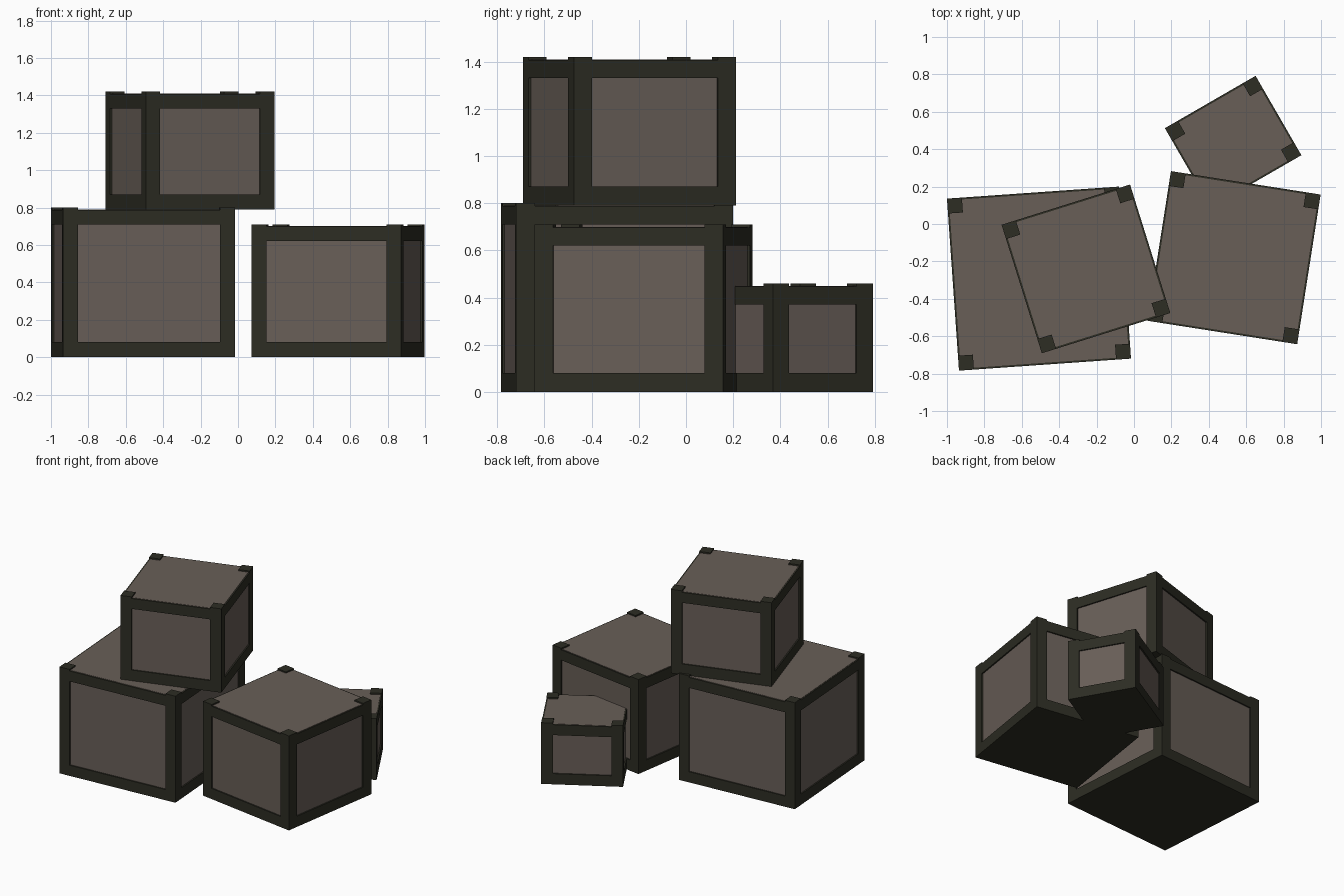
import bpy
from math import radians
from mathutils import Matrix, Vector

cube = bpy.data.objects.get("Cube")
if cube:
    bpy.data.objects.remove(cube, do_unlink=True)


def material(name, rgb):
    mat = bpy.data.materials.new(name)
    mat.use_nodes = True
    mat.diffuse_color = (*rgb, 1)
    mat.node_tree.nodes["Principled BSDF"].inputs["Base Color"].default_value = (*rgb, 1)
    return mat


PANEL = material("grey brown panel", (0.14, 0.113, 0.097))
FRAME = material("dark olive frame", (0.026, 0.026, 0.017))

BAR = 0.08       # width of posts and rails
RECESS = 0.01    # how far the panels sit behind the frame


def box(name, low, high, mat, placement):
    """Axis-aligned box in crate space, moved to the crate's place."""
    low, high = Vector(low), Vector(high)
    bpy.ops.mesh.primitive_cube_add(size=1)
    obj = bpy.context.object
    obj.name = name
    size = high - low
    obj.data.transform(Matrix.Translation((low + high) / 2) @ Matrix.Diagonal((*size, 1)))
    obj.matrix_world = placement
    obj.data.materials.append(mat)


def crate(name, centre, width, depth, height, angle):
    place = Matrix.Translation(centre) @ Matrix.Rotation(radians(angle), 4, "Z")
    w, d = width / 2, depth / 2

    # Recessed panels and lid
    cw, cd = w - RECESS, d - RECESS
    box(name + "_panels", (-cw, -cd, 0.01), (cw, cd, height), PANEL, place)

    # Base slab forms the lower rails
    box(name + "_base", (-w, -d, 0), (w, d, BAR), FRAME, place)

    # Upper rails, just under the lid surface
    z0, z1 = height - BAR, height - 0.002
    for s, side in ((-1, "a"), (1, "b")):
        ys = sorted((s * d, s * (d - BAR)))
        xs = sorted((s * w, s * (w - BAR)))
        box(f"{name}_long_rail_{side}", (BAR - w, ys[0], z0), (w - BAR, ys[1], z1), FRAME, place)
        box(f"{name}_cross_rail_{side}", (xs[0], BAR - d, z0), (xs[1], d - BAR, z1), FRAME, place)

        # Corner posts stand slightly proud of the lid
        for t in (-1, 1):
            yt = sorted((t * d, t * (d - BAR)))
            box(f"{name}_post", (xs[0], yt[0], 0), (xs[1], yt[1], height + RECESS), FRAME, place)


crate("large_crate", (-0.508, -0.292, 0), 0.922, 0.922, 0.79, 4)
crate("stacked_crate", (-0.257, -0.24, 0.79), 0.72, 0.72, 0.62, 17.4)
crate("medium_crate", (0.535, -0.18, 0), 0.81, 0.81, 0.70, -8.9)
crate("small_crate", (0.53, 0.44, 0), 0.56, 0.49, 0.45, 30)
